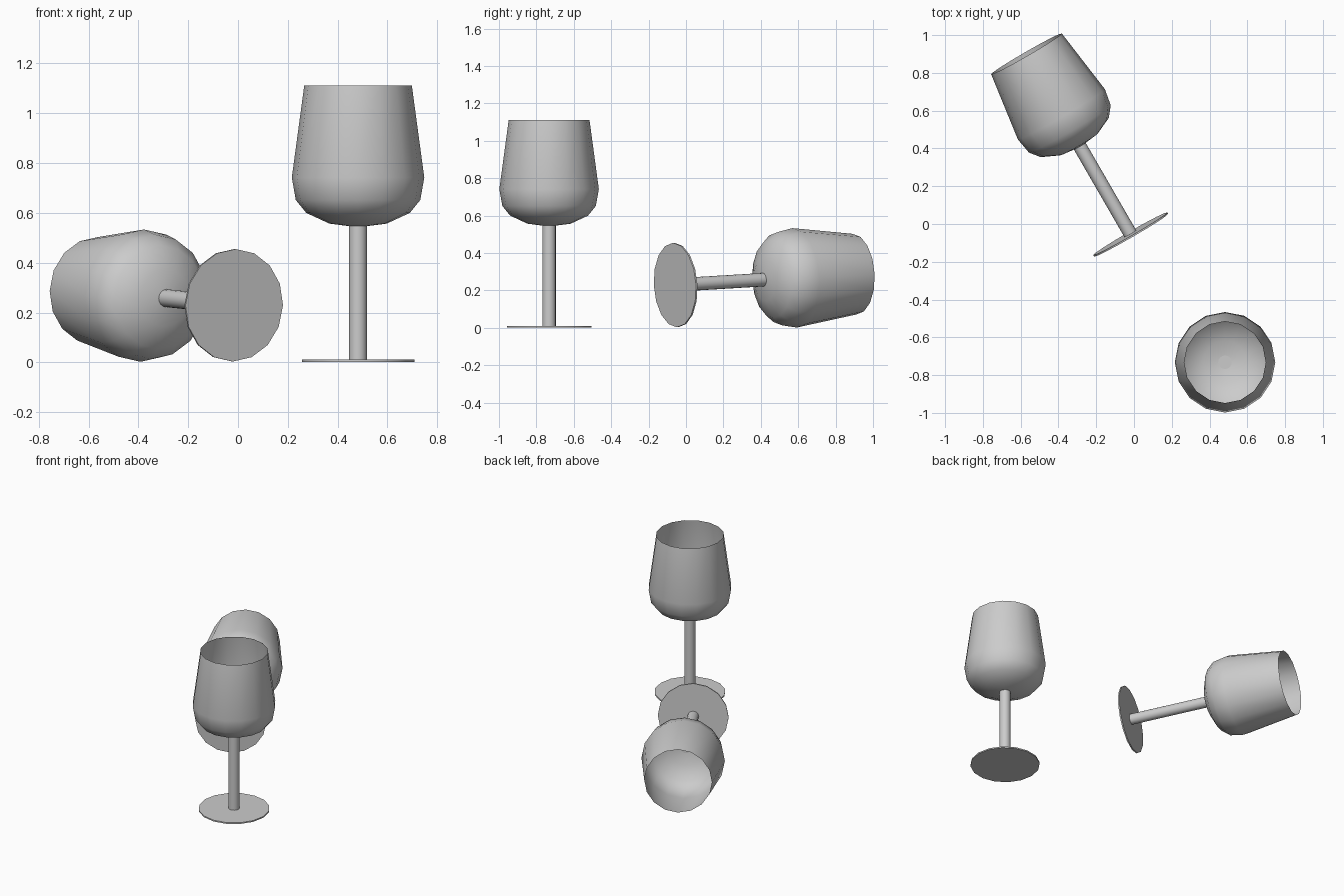
import bpy
from math import cos, sin, pi, radians
from mathutils import Matrix

if "Cube" in bpy.data.objects:
    bpy.data.objects.remove(bpy.data.objects["Cube"])

SIDES = 16


def lathe(name, profile, matrix, cap_bottom=False, cap_top=False):
    """Revolve (radius, height) points around z, then place the part."""
    verts, faces = [], []
    for r, z in profile:
        for i in range(SIDES):
            a = 2 * pi * i / SIDES
            verts.append((r * cos(a), r * sin(a), z))
    for k in range(len(profile) - 1):
        for i in range(SIDES):
            j = (i + 1) % SIDES
            lo, hi = k * SIDES, (k + 1) * SIDES
            faces.append((lo + i, lo + j, hi + j, hi + i))
    if cap_bottom:
        faces.append(tuple(reversed(range(SIDES))))
    if cap_top:
        start = (len(profile) - 1) * SIDES
        faces.append(tuple(range(start, start + SIDES)))
    mesh = bpy.data.meshes.new(name)
    mesh.from_pydata(verts, [], faces)
    obj = bpy.data.objects.new(name, mesh)
    bpy.context.collection.objects.link(obj)
    obj.matrix_world = matrix
    bpy.ops.object.select_all(action='DESELECT')
    obj.select_set(True)
    bpy.context.view_layer.objects.active = obj
    bpy.ops.object.shade_smooth_by_angle(angle=radians(30))
    return obj


def wine_glass(prefix, matrix):
    # Thin round foot
    lathe(prefix + "_foot", [(0.226, 0.002), (0.226, 0.011)], matrix, True, True)
    # Stem, its top showing inside the bowl
    lathe(prefix + "_stem", [(0.036, 0.011), (0.036, 0.547)], matrix, False, True)
    # Open, thin-walled bowl
    lathe(prefix + "_bowl", [(0.036, 0.547), (0.115, 0.557), (0.208, 0.60),
                             (0.25, 0.652), (0.266, 0.742), (0.216, 1.112)], matrix)


# Upright glass
wine_glass("upright", Matrix.Translation((0.482, -0.732, 0)))

# Glass lying on its side, resting on foot edge and bowl
wine_glass("lying", Matrix.Translation((-0.014, -0.061, 0.229))
           @ Matrix.Rotation(radians(30), 4, 'Z')
           @ Matrix.Rotation(radians(-87), 4, 'X'))
